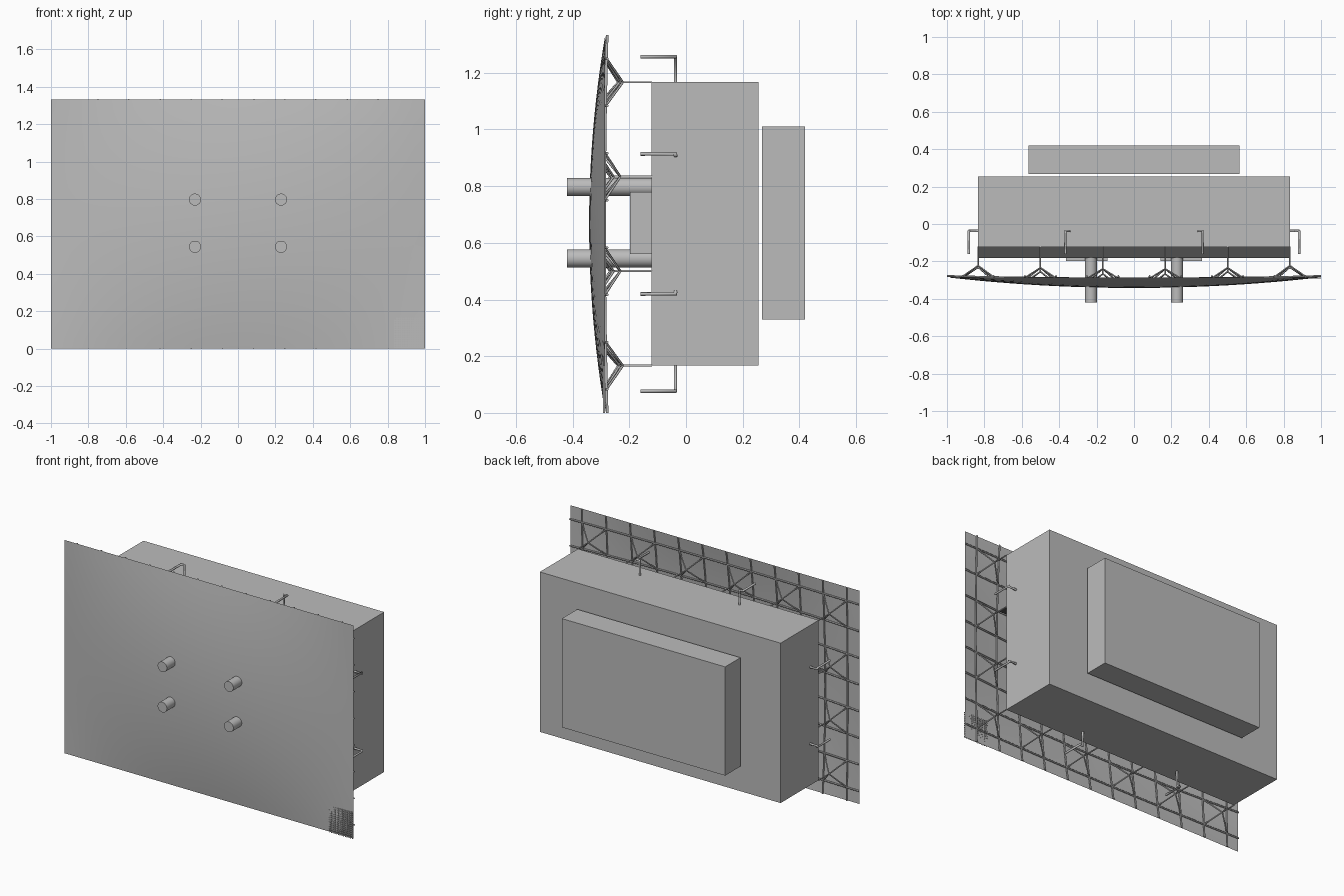
import bpy, bmesh, math
from mathutils import Matrix, Vector

if "Cube" in bpy.data.objects:
    bpy.data.objects.remove(bpy.data.objects["Cube"], do_unlink=True)

H = 4 / 3       # panel height
CELL = 1 / 6    # spacing of the frame behind the panel


def material(name, value):
    m = bpy.data.materials.new(name)
    m.use_nodes = True
    colour = (value, value, value, 1)
    m.diffuse_color = colour
    m.node_tree.nodes["Principled BSDF"].inputs["Base Color"].default_value = colour
    return m


GREY = material("mid grey", 0.5)
DARK = material("dark grey", 0.08)


def finish(name, bm, mat=GREY):
    me = bpy.data.meshes.new(name)
    bm.to_mesh(me)
    bm.free()
    me.materials.append(mat)
    ob = bpy.data.objects.new(name, me)
    bpy.context.collection.objects.link(ob)
    return ob


def add_box(bm, lo, hi):
    lo, hi = Vector(lo), Vector(hi)
    mat = Matrix.Translation((lo + hi) / 2) @ Matrix.Diagonal((*(hi - lo), 1))
    bmesh.ops.create_cube(bm, size=1, matrix=mat)


def box(name, lo, hi, mat=GREY):
    bm = bmesh.new()
    add_box(bm, lo, hi)
    return finish(name, bm, mat)


def rods(name, paths, radius):
    cu = bpy.data.curves.new(name, "CURVE")
    cu.dimensions = "3D"
    cu.bevel_depth = radius
    cu.bevel_resolution = 1
    cu.use_fill_caps = True
    for path in paths:
        sp = cu.splines.new("POLY")
        sp.points.add(len(path) - 1)
        for p, co in zip(sp.points, path):
            p.co = (*co, 1)
    cu.materials.append(GREY)
    ob = bpy.data.objects.new(name, cu)
    bpy.context.collection.objects.link(ob)


def skin(x, z):
    """Depth of the pillow-shaped panel, flat along its four edges."""
    v = 2 * z / H - 1
    return -0.285 - 0.057 * (1 - x * x) * (1 - v * v)


# Bulging front panel
bm = bmesh.new()
bmesh.ops.create_grid(bm, x_segments=36, y_segments=24, size=1)
for v in bm.verts:
    x, z = v.co.x, (v.co.y + 1) * H / 2
    v.co = (x, skin(x, z), z)
panel = finish("front_panel", bm)
for p in panel.data.polygons:
    p.use_smooth = True

# Fine mesh sample in the lower corner of the panel
bm = bmesh.new()
for i in range(14):
    t = 0.006 + i * 0.012
    add_box(bm, (1 - t - 0.002, -0.292, 0), (1 - t + 0.002, -0.286, CELL))
    add_box(bm, (1 - CELL, -0.292, t - 0.002), (1, -0.286, t + 0.002))
finish("corner_mesh", bm)

# Frame of rods following the back of the panel
xs = [-1 + CELL * (i + 0.5) for i in range(12)]
zs = [CELL * (i + 0.5) for i in range(8)]
steps = [i / 16 for i in range(17)]
rods("frame_uprights",
     [[(x, skin(x, t * H) + 0.007, t * H) for t in steps] for x in xs], 0.005)
rods("frame_rails",
     [[(2 * t - 1, skin(2 * t - 1, z) + 0.007, z) for t in steps] for z in zs], 0.005)

# Four-armed brackets joining the frame to the housing
arms, stems = [], []
for i in range(6):
    for j in range(4):
        x, z = -1 + CELL * (2 * i + 1), CELL * (2 * j + 1)
        hub = (x, skin(x, z) + 0.07, z)
        stems.append([hub, (x, -0.12, z)])
        for sx in (-1, 1):
            for sz in (-1, 1):
                ax, az = x + sx * CELL / 2, z + sz * CELL / 2
                arms.append([hub, (ax, skin(ax, az) + 0.007, az)])
rods("bracket_arms", arms, 0.004)
rods("bracket_stems", stems, 0.004)

# Housing and the slab behind it
box("housing", (-0.833, -0.122, 0.167), (0.833, 0.255, 1.167))
box("rear_slab", (-0.565, 0.268, 0.33), (0.565, 0.42, 1.01))

# Thin shelf on the front of the housing
box("front_shelf", (-0.833, -0.183, 0.83), (0.833, -0.122, 0.836), DARK)

# Mounting blocks and the posts that pass through the panel
for side, sx in (("right", -1), ("left", 1)):
    box("mount_block_" + side, (sx * 0.253 - 0.11, -0.197, 0.56),
        (sx * 0.253 + 0.11, -0.122, 0.78))
    for level, z in (("lower", 0.545), ("upper", 0.797)):
        bm = bmesh.new()
        place = Matrix.Translation((sx * 0.23, -0.27, z)) @ Matrix.Rotation(math.pi / 2, 4, "X")
        bmesh.ops.create_cone(bm, cap_ends=True, segments=32, radius1=0.032,
                              radius2=0.032, depth=0.3, matrix=place)
        post = finish(f"post_{level}_{side}", bm)
        for p in post.data.polygons:
            p.use_smooth = len(p.vertices) == 4

# Hooked arms around the four sides of the housing
hooks = []
mid = H / 2
for a in (-1, 1):
    for b in (-1, 1):
        # top and bottom
        hooks.append([(a * 0.345, -0.037, mid + b * 0.5), (a * 0.345, -0.037, mid + b * 0.59),
                      (a * 0.367, -0.037, mid + b * 0.59), (a * 0.367, -0.16, mid + b * 0.59)])
        # left and right
        hooks.append([(a * 0.833, -0.037, mid + b * 0.24), (a * 0.883, -0.037, mid + b * 0.24),
                      (a * 0.883, -0.037, mid + b * 0.247), (a * 0.883, -0.16, mid + b * 0.247)])
rods("hooked_arms", hooks, 0.007)
